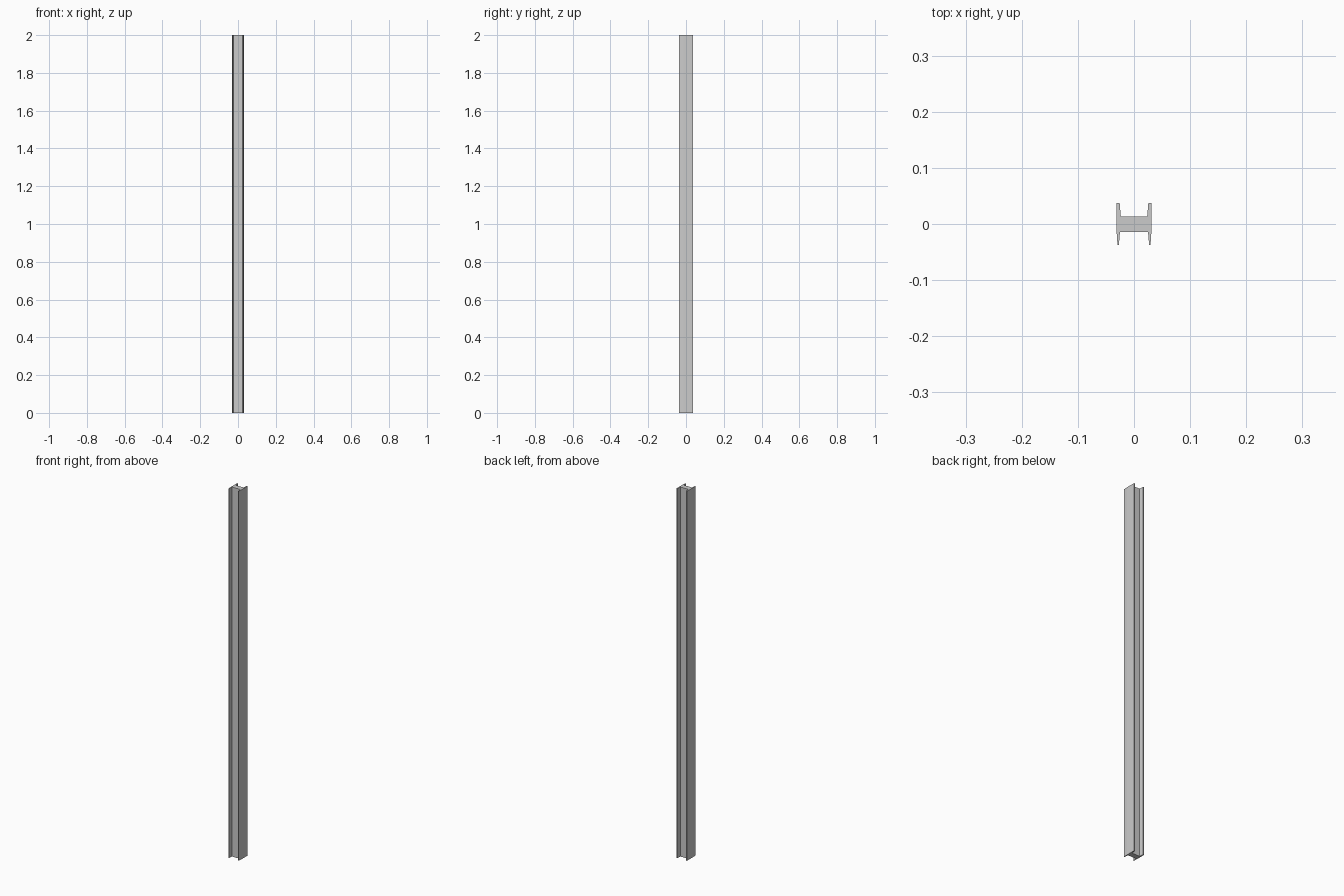
import bpy, bmesh

if "Cube" in bpy.data.objects:
    bpy.data.objects.remove(bpy.data.objects["Cube"])

HEIGHT = 2.0

# Right half of the H-shaped cross-section, from back of the web round to the front
half = [(0.0235, 0.0135), (0.0255, 0.037), (0.031, 0.037),
        (0.031, -0.014), (0.0295, -0.037), (0.027, -0.037), (0.025, -0.0145)]
profile = half + [(-x, y) for x, y in reversed(half)]

# Steel post: extrude the mirrored profile upwards
bm = bmesh.new()
base = bm.faces.new([bm.verts.new((x, y, 0)) for x, y in profile])
top = bmesh.ops.extrude_face_region(bm, geom=[base], use_keep_orig=True)
bmesh.ops.translate(bm, vec=(0, 0, HEIGHT),
                    verts=[v for v in top["geom"] if isinstance(v, bmesh.types.BMVert)])
bmesh.ops.recalc_face_normals(bm, faces=bm.faces)

mesh = bpy.data.meshes.new("beam_post")
bm.to_mesh(mesh)
bm.free()
post = bpy.data.objects.new("beam_post", mesh)
bpy.context.collection.objects.link(post)
